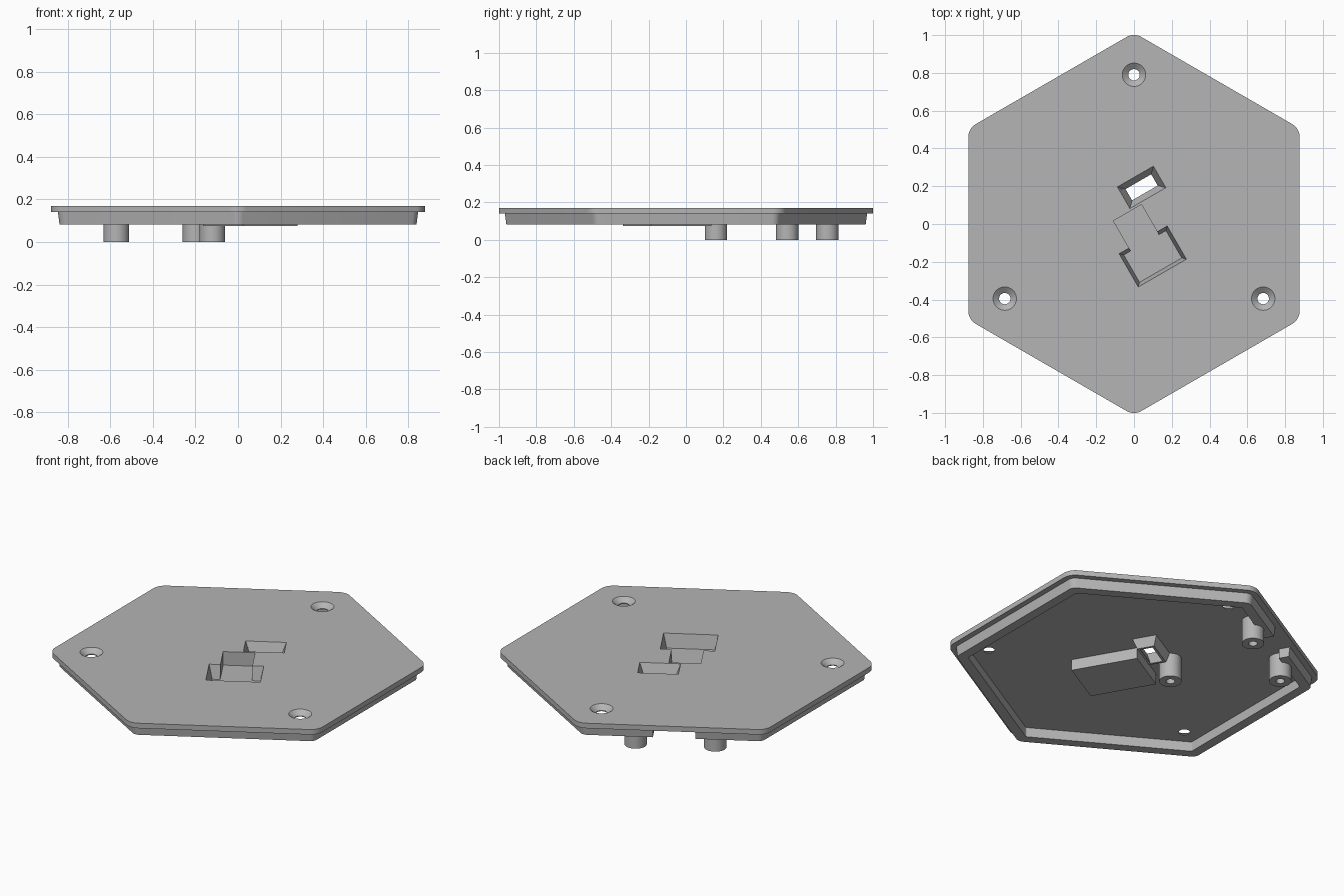
import bpy, bmesh, math
from mathutils import Vector, Matrix

cube = bpy.data.objects.get("Cube")
if cube:
    bpy.data.objects.remove(cube, do_unlink=True)

grey = bpy.data.materials.new("plain grey")
grey.use_nodes = True
COLOUR = (0.46, 0.46, 0.46, 1)
grey.diffuse_color = COLOUR
grey.node_tree.nodes["Principled BSDF"].inputs["Base Color"].default_value = COLOUR

# The inner features sit in a frame turned by 30 degrees about z
TURN = Matrix.Rotation(math.radians(30), 4, 'Z')
TOP, UNDER, RIM = 0.17, 0.14, 0.083
APOTHEM = 0.877


def loft(name, rings):
    """Closed solid through a stack of (outline, z) rings, bottom first."""
    bm = bmesh.new()
    loops = [[bm.verts.new((x, y, z)) for x, y in pts] for pts, z in rings]
    n = len(loops[0])
    for low, high in zip(loops, loops[1:]):
        for i in range(n):
            j = (i + 1) % n
            bm.faces.new((low[i], low[j], high[j], high[i]))
    bm.faces.new(loops[0][::-1])
    bm.faces.new(loops[-1])
    bmesh.ops.recalc_face_normals(bm, faces=bm.faces)
    mesh = bpy.data.meshes.new(name)
    bm.to_mesh(mesh)
    bm.free()
    mesh.materials.append(grey)
    obj = bpy.data.objects.new(name, mesh)
    bpy.context.collection.objects.link(obj)
    return obj


def hexagon(inset, radius, steps=8):
    """Rounded hexagon outline with corners on the y axis."""
    reach = (APOTHEM - inset - radius) / math.cos(math.pi / 6)
    pts = []
    for k in range(6):
        mid = math.radians(30 + 60 * k)
        for s in range(steps + 1):
            a = mid + math.radians(60) * (s / steps - 0.5)
            pts.append((reach * math.cos(mid) + radius * math.cos(a),
                        reach * math.sin(mid) + radius * math.sin(a)))
    return pts


def circle(c, r, n=40):
    return [(c[0] + r * math.cos(math.tau * i / n),
             c[1] + r * math.sin(math.tau * i / n)) for i in range(n)]


def box(u0, u1, v0, v1, inset=0):
    """Rectangle outline in the turned frame."""
    corners = ((u0 + inset, v0 + inset), (u1 - inset, v0 + inset),
               (u1 - inset, v1 - inset), (u0 + inset, v1 - inset))
    return [tuple((TURN @ Vector((u, v, 0))).xy) for u, v in corners]


def cut(obj, *cutters):
    bpy.context.view_layer.objects.active = obj
    for cutter in cutters:
        mod = obj.modifiers.new("cut", 'BOOLEAN')
        mod.operation = 'DIFFERENCE'
        mod.solver = 'EXACT'
        mod.object = cutter
        bpy.ops.object.modifier_apply(modifier=mod.name)


# Cutters: pocket, funnel slot, countersunk holes
pocket = loft("pocket_cutter", [(box(-.147, .147, -.30, -.097, .018), .09),
                                (box(-.147, .147, -.30, -.097), TOP),
                                (box(-.147, .147, -.30, -.097), .2)])
stem = loft("stem_cutter", [(box(-.086, .086, -.15, .069), .09),
                            (box(-.086, .086, -.15, .069), .2)])
SLOT = (.022, .242, .082, .214)
slot = loft("slot_cutter", [(box(*SLOT, .032), .07), (box(*SLOT, .032), .085),
                            (box(*SLOT), TOP), (box(*SLOT), .2)])
holes = []
for k in range(3):
    a = math.radians(90 + 120 * k)
    c = (.79 * math.cos(a), .79 * math.sin(a))
    holes.append(loft("hole_cutter", [(circle(c, .03), .1), (circle(c, .03), .145),
                                      (circle(c, .062), TOP), (circle(c, .062), .2)]))

# Top plate
plate = loft("top_plate", [(hexagon(0, .08), UNDER), (hexagon(0, .08), TOP)])
cut(plate, pocket, stem, slot, *holes)

# Skirt under the plate, open between the two edge posts
skirt = loft("skirt", [(hexagon(.039, .045), RIM), (hexagon(.032, .048), UNDER)])
hollow = loft("hollow_cutter", [(hexagon(.095, .012), .05), (hexagon(.095, .012), .2)])
notch = loft("notch_cutter", [(box(-.125, .105, .7, .95), .05),
                              (box(-.125, .105, .7, .95), .2)])
cut(skirt, hollow, notch)

# Tray below the pocket and funnel below the slot
tray = loft("pocket_tray", [(box(-.148, .148, -.302, .072), .075),
                            (box(-.148, .148, -.302, .072), UNDER)])
cut(tray, pocket, stem)
funnel = loft("slot_funnel", [(box(*SLOT, .018), .086), (box(*SLOT, -.002), UNDER)])
cut(funnel, slot)

# Posts with blind screw holes
parts = [plate, skirt, tray, funnel]
cutters = [pocket, stem, slot, hollow, notch] + holes
for name, u, v in (("right_edge_post", -.224, .754), ("left_edge_post", .205, .754),
                   ("centre_post", -.024, .199)):
    c = (TURN @ Vector((u, v, 0))).xy
    post = loft(name, [(circle(c, .06), 0), (circle(c, .06), UNDER)])
    bore = loft("bore_cutter", [(circle(c, .024), -.05), (circle(c, .024), .09)])
    cut(post, bore)
    parts.append(post)
    cutters.append(bore)

for c in cutters:
    bpy.data.objects.remove(c, do_unlink=True)

bpy.ops.object.select_all(action='DESELECT')
for p in parts:
    p.select_set(True)
bpy.context.view_layer.objects.active = plate
bpy.ops.object.shade_smooth_by_angle(angle=math.radians(25))
